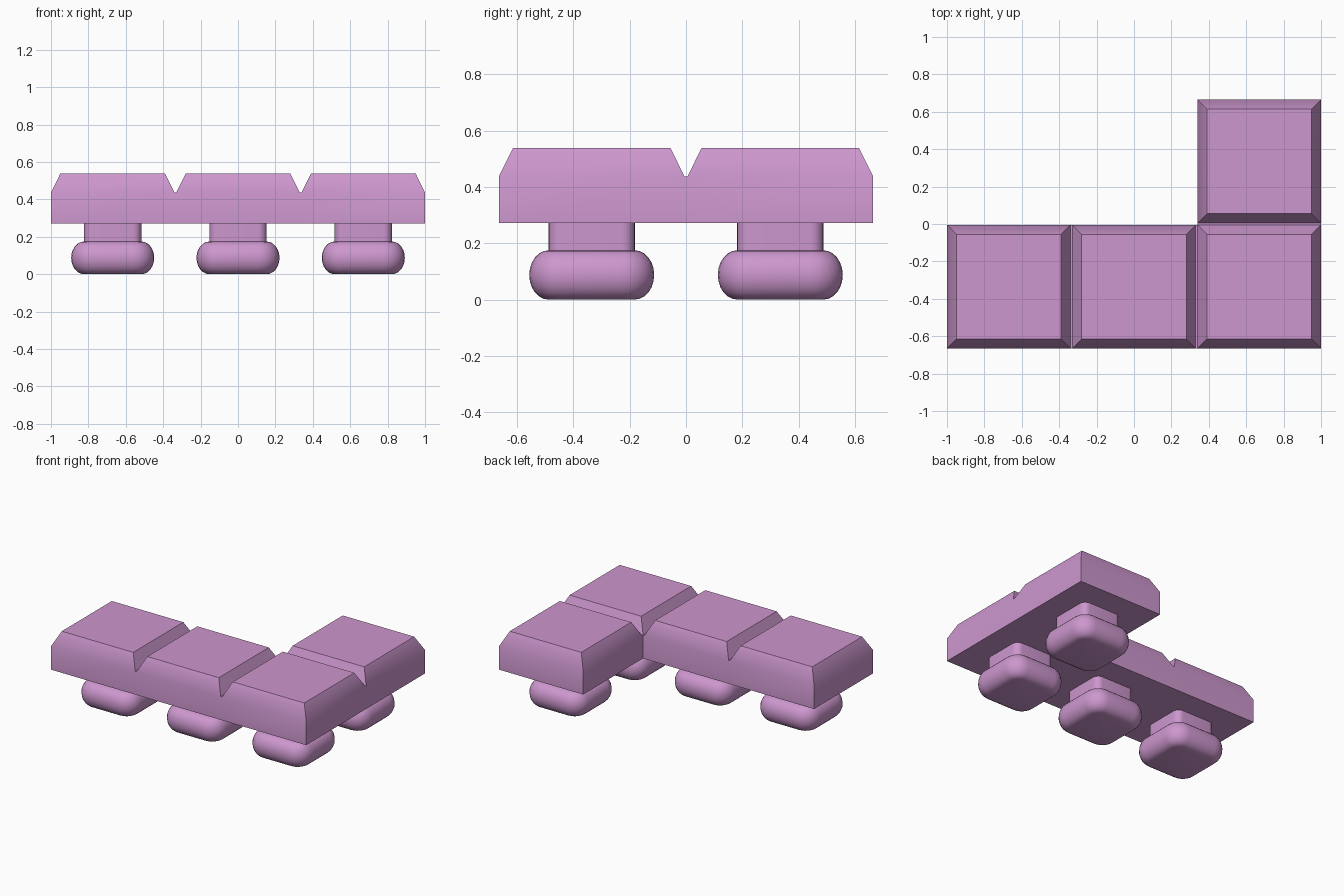
import bpy, bmesh, math

if "Cube" in bpy.data.objects:
    bpy.data.objects.remove(bpy.data.objects["Cube"])

PITCH, HALF = 0.67, 0.33           # tile spacing and half width
Z0, Z1, Z2 = 0.272, 0.437, 0.538   # underside, chamfer start, top
INSET = 0.05
CELLS = [(-1, 0), (0, 0), (1, 0), (1, 1)]

pink = bpy.data.materials.new("orchid pink")
pink.diffuse_color = (0.61, 0.31, 0.62, 1)
pink.use_nodes = True
pink.node_tree.nodes["Principled BSDF"].inputs["Base Color"].default_value = pink.diffuse_color


def center(cell):
    return cell[0] * PITCH, (cell[1] - 0.5) * PITCH


def finish(bm, name):
    bmesh.ops.remove_doubles(bm, verts=bm.verts[:], dist=1e-4)
    bmesh.ops.recalc_face_normals(bm, faces=bm.faces[:])
    mesh = bpy.data.meshes.new(name)
    bm.to_mesh(mesh)
    bm.free()
    mesh.materials.append(pink)
    obj = bpy.data.objects.new(name, mesh)
    bpy.context.collection.objects.link(obj)
    bpy.ops.object.select_all(action='DESELECT')
    obj.select_set(True)
    bpy.context.view_layer.objects.active = obj
    bpy.ops.object.shade_smooth_by_angle(angle=math.radians(35))
    return obj


# L-shaped body: chamfered tiles joined by narrow groove strips
bm = bmesh.new()


def face(pts):
    bm.faces.new([bm.verts.new(p) for p in pts])


def square(cx, cy, h, z):
    return [(cx + sx * h, cy + sy * h, z)
            for sx, sy in ((-1, -1), (1, -1), (1, 1), (-1, 1))]


SIDES = [(0, -1), (1, 0), (0, 1), (-1, 0)]
for cell in CELLS:
    cx, cy = center(cell)
    low, mid = square(cx, cy, HALF, Z0), square(cx, cy, HALF, Z1)
    top = square(cx, cy, HALF - INSET, Z2)
    face(low[::-1])
    face(top)
    for i, (dx, dy) in enumerate(SIDES):
        j = (i + 1) % 4
        face([mid[i], mid[j], top[j], top[i]])
        neighbour = (cell[0] + dx, cell[1] + dy)
        if neighbour not in CELLS:
            face([low[i], low[j], mid[j], mid[i]])
        elif dx + dy > 0:
            # strip across the gap to the next tile
            nx, ny = center(neighbour)
            k, m = (i + 3) % 4, (i + 2) % 4
            low2, mid2 = square(nx, ny, HALF, Z0), square(nx, ny, HALF, Z1)
            face([mid[i], mid2[k], mid2[m], mid[j]])
            face([low[i], low[j], low2[m], low2[k]])
            face([low[i], low2[k], mid2[k], mid[i]])
            face([low[j], mid[j], mid2[m], low2[m]])
finish(bm, "tile_body")


# Pegs: square neck with a wide rounded foot
NECK, CORNER, BULGE, FOOT_H = 0.153, 0.045, 0.069, 0.175


def ring(bm, cx, cy, grow, z, n=6):
    r, c = CORNER + grow, NECK - CORNER
    verts = []
    for q, (sx, sy) in enumerate(((1, 1), (-1, 1), (-1, -1), (1, -1))):
        for s in range(n + 1):
            a = math.pi / 2 * (q + s / n)
            verts.append(bm.verts.new((cx + sx * c + r * math.cos(a),
                                       cy + sy * c + r * math.sin(a), z)))
    return verts


profile = [(BULGE * math.sin(math.pi * k / 12),
            FOOT_H / 2 * (1 - math.cos(math.pi * k / 12))) for k in range(13)]
profile.append((0, Z0 + 0.002))

for number, cell in enumerate(CELLS, 1):
    cx, cy = center(cell)
    bm = bmesh.new()
    rings = [ring(bm, cx, cy, g, z) for g, z in profile]
    bm.faces.new(rings[0][::-1])
    for a, b in zip(rings, rings[1:]):
        for i in range(len(a)):
            j = (i + 1) % len(a)
            bm.faces.new([a[i], a[j], b[j], b[i]])
    finish(bm, f"peg_{number}")
